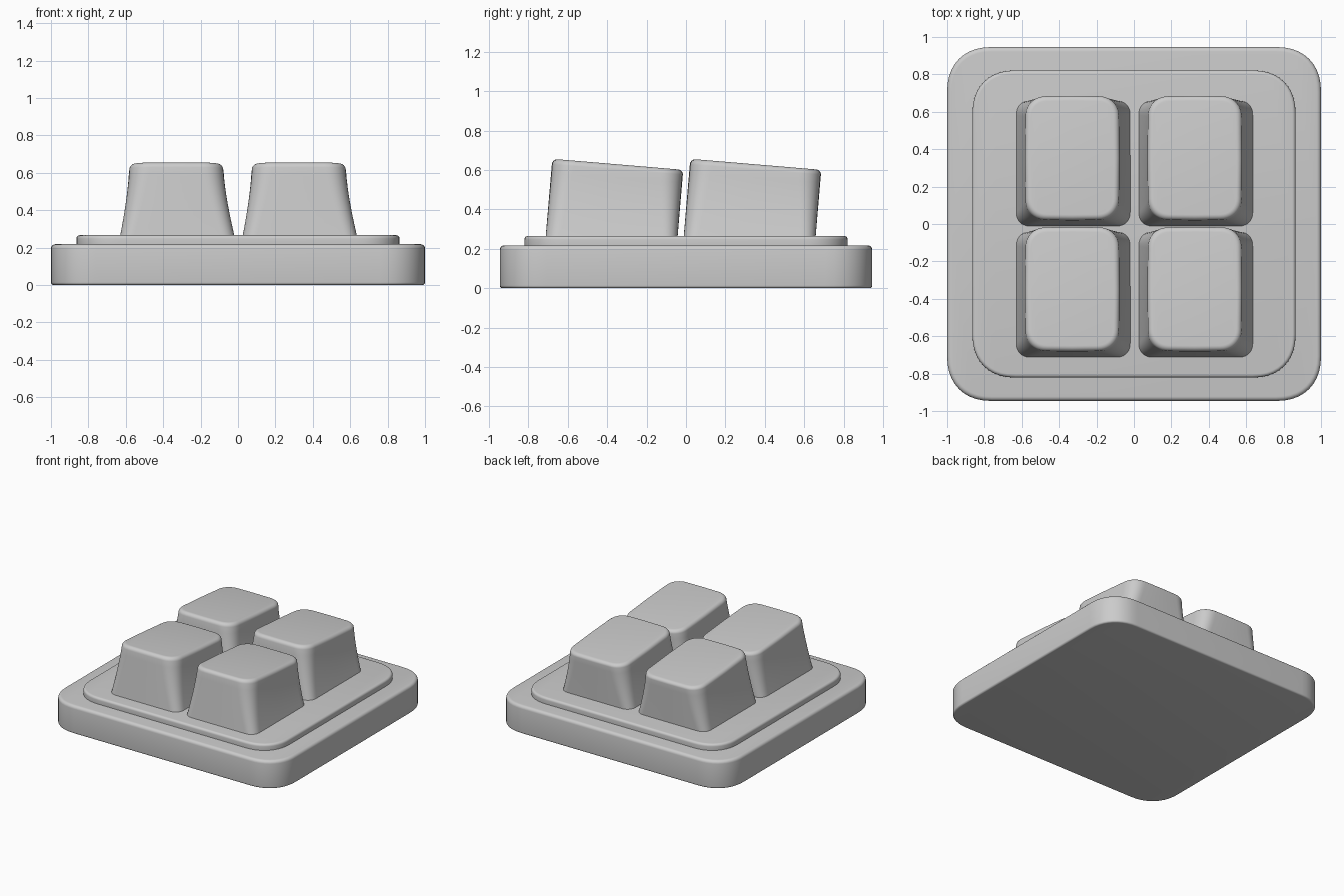
import bpy, bmesh, math

if "Cube" in bpy.data.objects:
    bpy.data.objects.remove(bpy.data.objects["Cube"])


def outline(x0, x1, y0, y1, r, bulge=0.0, n=10, power=2.25):
    """Soft-cornered rectangle, with optional slight bow on the sides."""
    pts = []
    cx, cy = (x0 + x1) / 2, (y0 + y1) / 2
    hx, hy = (x1 - x0) / 2, (y1 - y0) / 2
    corners = [(1, 1), (-1, 1), (-1, -1), (1, -1)]
    for k, (sx, sy) in enumerate(corners):
        for i in range(n + 1):
            a = math.pi / 2 * i / n
            if k % 2:
                a = math.pi / 2 - a
            px = hx - r + r * math.cos(a) ** (2 / power) if i not in (0, n) or a < 1 else hx - r
            py = hy - r + r * math.sin(a) ** (2 / power) if i not in (0, n) or a > 1 else hy - r
            px -= bulge * (py / hy) ** 2
            py -= bulge * (px / hx) ** 2
            pts.append((cx + sx * px, cy + sy * py))
        # midpoint of the following side carries the bow
        sx2, sy2 = corners[(k + 1) % 4]
        pts.append((cx + (sx + sx2) / 2 * hx, cy + (sy + sy2) / 2 * hy))
    return pts


def loft(name, rings):
    bm = bmesh.new()
    loops = [[bm.verts.new(p) for p in ring] for ring in rings]
    for a, b in zip(loops, loops[1:]):
        for i in range(len(a)):
            j = (i + 1) % len(a)
            bm.faces.new((a[i], a[j], b[j], b[i]))
    bm.faces.new(loops[0][::-1])
    bm.faces.new(loops[-1])
    bmesh.ops.recalc_face_normals(bm, faces=bm.faces[:])
    me = bpy.data.meshes.new(name)
    bm.to_mesh(me)
    bm.free()
    ob = bpy.data.objects.new(name, me)
    bpy.context.collection.objects.link(ob)
    bpy.ops.object.select_all(action='DESELECT')
    ob.select_set(True)
    bpy.context.view_layer.objects.active = ob
    bpy.ops.object.shade_smooth_by_angle(angle=math.radians(35))
    return ob


def plate(name, hx, hy, r, z0, z1, low, high, steps=5):
    """Slab with rounded lower and upper rims."""
    levels = []
    for i in range(steps + 1):
        a = math.pi / 2 * i / steps
        levels.append((low * (1 - math.sin(a)), z0 + low * (1 - math.cos(a))))
    for i in range(steps + 1):
        a = math.pi / 2 * i / steps
        levels.append((high * (1 - math.cos(a)), z1 - high * (1 - math.sin(a))))
    rings = [[(x, y, z) for x, y in outline(-hx + d, hx - d, -hy + d, hy - d, r - d)]
             for d, z in levels]
    return loft(name, rings)


def keycap(name, dx, dy):
    """Leaning, tapered cap with a sloped top and rounded upper rim."""
    bottom = (0.024, 0.637, -0.713, -0.043)
    top = (0.073, 0.577, -0.679, -0.014)
    zb, edge = 0.258, 0.028
    levels = [(i / 8 * 0.93, 0.0) for i in range(9)]
    for i in range(1, 7):
        a = math.pi / 2 * i / 6
        levels.append((0.93 + 0.07 * math.sin(a), edge * (1 - math.cos(a))))
    rings = []
    for t, d in levels:
        fx = 1 - (1 - t) ** 1.5
        x0, x1 = [b + (c - b) * fx for b, c in zip(bottom[:2], top[:2])]
        y0, y1 = [b + (c - b) * t for b, c in zip(bottom[2:], top[2:])]
        ring = []
        for x, y in outline(x0 + d, x1 - d, y0 + d, y1 - d, 0.075 + 0.035 * t - d, 0.006 * t):
            ztop = 0.657 - 0.056 * (y - top[2]) / (top[3] - top[2])
            ring.append((x + dx, y + dy, zb + (ztop - zb) * t))
        rings.append(ring)
    return loft(name, rings)


# Base slab and raised inner plate
plate("base", 1.0, 0.946, 0.24, 0.0, 0.218, 0.014, 0.024)
plate("raised_plate", 0.864, 0.821, 0.23, 0.205, 0.266, 0.001, 0.018)

# Two by two grid of keycaps
for row, dy in (("front", 0.0), ("back", 0.701)):
    for side, dx in (("right", 0.0), ("left", -0.655)):
        keycap(f"keycap_{row}_{side}", dx, dy)
